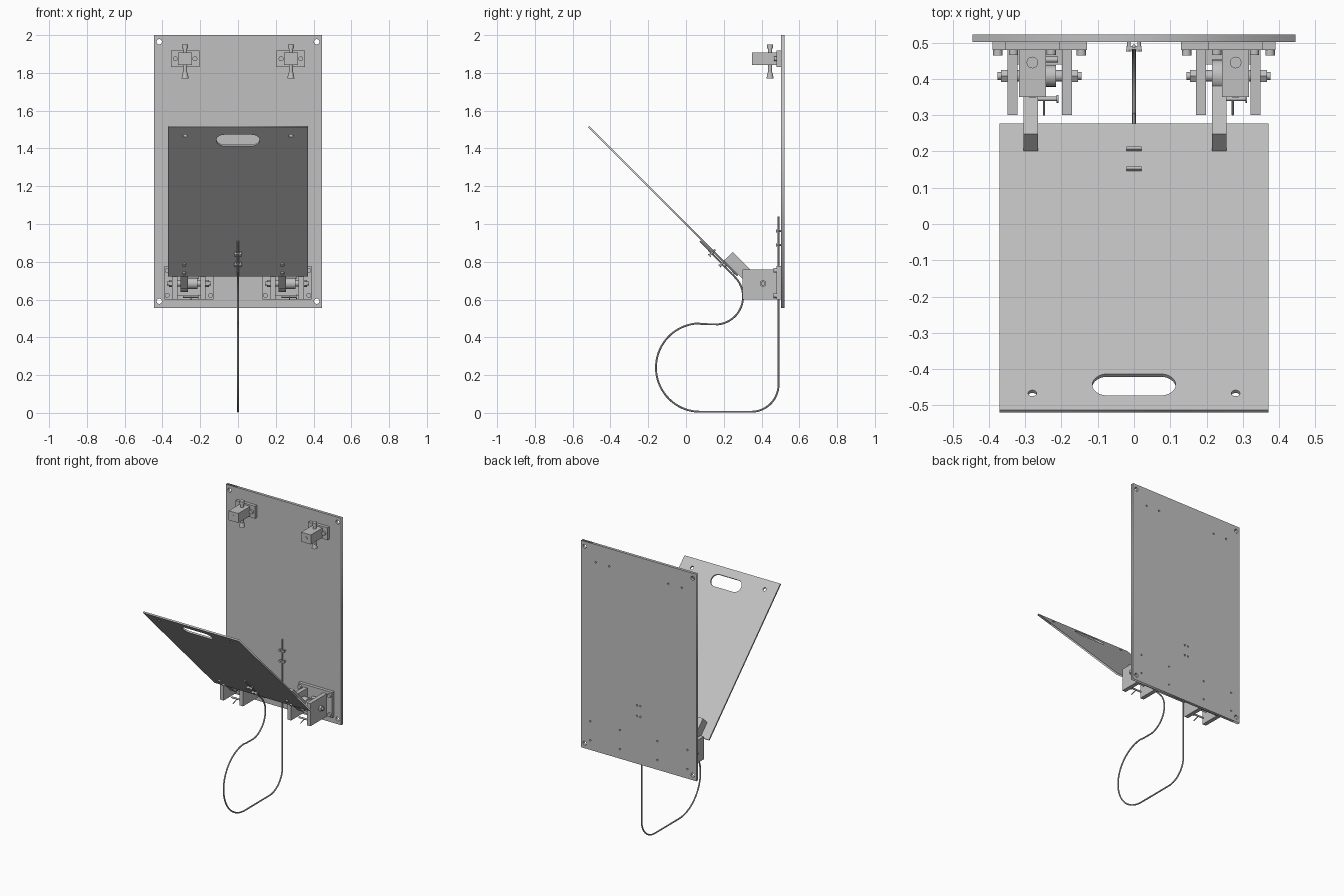
import bpy, bmesh, math
from mathutils import Matrix, Vector

if "Cube" in bpy.data.objects:
    bpy.data.objects.remove(bpy.data.objects["Cube"], do_unlink=True)

GREY = (0.53, 0.53, 0.53, 1)
steel = bpy.data.materials.new("light grey metal")
steel.use_nodes = True
steel.diffuse_color = GREY
steel.node_tree.nodes["Principled BSDF"].inputs["Base Color"].default_value = GREY

IDENT = Matrix.Identity(4)
# Local frames: x across, y up the panel, z out of its front face
WALL = Matrix.Translation((0, 0.512, 1.278)) @ Matrix.Rotation(math.pi / 2, 4, 'X')
DOOR = Matrix.Translation((0, -0.1215, 1.1215)) @ Matrix.Rotation(math.radians(135), 4, 'X')


def finish(obj, smooth=False):
    bpy.ops.object.select_all(action='DESELECT')
    obj.select_set(True)
    bpy.context.view_layer.objects.active = obj
    if obj.type == 'CURVE':
        bpy.ops.object.convert(target='MESH')
        obj = bpy.context.view_layer.objects.active
    obj.data.materials.clear()
    obj.data.materials.append(steel)
    if smooth:
        bpy.ops.object.shade_smooth_by_angle(angle=math.radians(35))
    return obj


def from_bmesh(name, bm, smooth=False):
    me = bpy.data.meshes.new(name)
    bm.to_mesh(me)
    bm.free()
    obj = bpy.data.objects.new(name, me)
    bpy.context.collection.objects.link(obj)
    return finish(obj, smooth)


def box(name, lo, hi, frame=IDENT):
    lo, hi = Vector(lo), Vector(hi)
    bm = bmesh.new()
    m = frame @ Matrix.Translation((lo + hi) / 2) @ Matrix.Diagonal((*(hi - lo), 1))
    bmesh.ops.create_cube(bm, size=1, matrix=m)
    return from_bmesh(name, bm)


def rod(name, a, b, r, sides=20, r2=None, frame=IDENT):
    a, b = frame @ Vector(a), frame @ Vector(b)
    d = b - a
    m = Matrix.Translation((a + b) / 2) @ d.to_track_quat('Z', 'Y').to_matrix().to_4x4()
    bm = bmesh.new()
    bmesh.ops.create_cone(bm, cap_ends=True, segments=sides, radius1=r,
                          radius2=r if r2 is None else r2, depth=d.length, matrix=m)
    return from_bmesh(name, bm, sides > 8)


def arc(cx, cy, r, start, end, n=16):
    steps = [math.radians(start + (end - start) * i / n) for i in range(n + 1)]
    return [(cx + r * math.cos(t), cy + r * math.sin(t)) for t in steps]


def plate(name, w, h, thick, frame, holes, loops=()):
    """Flat panel with round holes (x, y, r) and free cut-out loops."""
    cu = bpy.data.curves.new(name, 'CURVE')
    cu.dimensions, cu.fill_mode, cu.extrude = '2D', 'BOTH', thick / 2
    outer = [(-w, -h), (w, -h), (w, h), (-w, h)]
    rounds = [arc(x, y, r, 0, 360)[:-1] for x, y, r in holes]
    for loop in [outer, *rounds, *loops]:
        s = cu.splines.new('POLY')
        s.points.add(len(loop) - 1)
        for p, (x, y) in zip(s.points, loop):
            p.co = (x, y, 0, 1)
        s.use_cyclic_u = True
    obj = bpy.data.objects.new(name, cu)
    bpy.context.collection.objects.link(obj)
    obj.matrix_world = frame
    return finish(obj)


SIDES = (-1, 1)
HINGES = (-0.26, 0.26)
CLIP_WALL = (0.963, 0.889)
CLIP_DOOR = (-0.455, -0.377)

# Back panel with corner, latch, hinge and clip holes
zc = 1.278
holes = [(sx * 0.417, sz * 0.687, 0.014) for sx in SIDES for sz in SIDES]
holes += [(sx * 0.28 + o * 0.052, 1.875 - zc, 0.006) for sx in SIDES for o in SIDES]
holes += [(hx + o * 0.115, z - zc, 0.006) for hx in HINGES for o in SIDES for z in (0.622, 0.755)]
holes += [(o * 0.013, z - zc, 0.006) for o in SIDES for z in CLIP_WALL]
plate("back_panel", 0.445, 0.722, 0.02, WALL, holes)

# Tilted door with hand slot
slot = arc(0.073, 0.46, 0.042, -90, 90) + arc(-0.073, 0.46, 0.042, 90, 270)
plate("door", 0.37, 0.558, 0.011, DOOR, [(s * 0.28, 0.493, 0.012) for s in SIDES], [slot])

# Upper latches
for s in SIDES:
    x = s * 0.28
    box("latch_base", (x - 0.075, 0.48, 1.832), (x + 0.075, 0.502, 1.918))
    box("latch_block", (x - 0.037, 0.35, 1.841), (x + 0.037, 0.48, 1.907))
    rod("latch_socket", (x, 0.349, 1.875), (x, 0.352, 1.875), 0.01)
    rod("latch_pin", (x, 0.445, 1.79), (x, 0.445, 1.94), 0.011)
    rod("latch_knob", (x, 0.445, 1.77), (x, 0.445, 1.802), 0.019, r2=0.013)
    rod("latch_cap", (x, 0.445, 1.93), (x, 0.445, 1.95), 0.016)
    for o in SIDES:
        bx = x + o * 0.052
        rod("latch_bolt", (bx, 0.466, 1.875), (bx, 0.48, 1.875), 0.013)

# Lower hinges, both the same way round
AY, AZ = 0.408, 0.685
for hx in HINGES:
    box("hinge_base", (hx - 0.13, 0.48, 0.6), (hx + 0.13, 0.502, 0.778))
    for o in SIDES:
        c = hx + o * 0.075
        box("hinge_cheek", (c - 0.014, 0.3, 0.6), (c + 0.014, 0.48, 0.758))
        rod("axle_nut", (hx + o * 0.089, AY, AZ), (hx + o * 0.106, AY, AZ), 0.019, 6)
        rod("axle_end", (hx + o * 0.1, AY, AZ), (hx + o * 0.116, AY, AZ), 0.011)
        for z in (0.622, 0.755):
            bx = hx + o * 0.115
            rod("hinge_bolt", (bx, 0.464, z), (bx, 0.48, z), 0.013)
    box("hinge_web", (hx - 0.061, 0.44, 0.6), (hx + 0.061, 0.48, 0.622))
    rod("axle", (hx - 0.09, AY, AZ), (hx + 0.09, AY, AZ), 0.016)
    rod("axle_spacer", (hx - 0.006, AY, AZ), (hx + 0.045, AY, AZ), 0.03)
    rod("stop_pin", (hx - 0.03, 0.345, 0.615), (hx + 0.05, 0.345, 0.615), 0.006)
    rod("stop_pin_head", (hx + 0.047, 0.345, 0.615), (hx + 0.052, 0.345, 0.615), 0.011)
    rod("spring_leg", (hx + 0.012, 0.3, 0.6), (hx + 0.012, 0.35, 0.615), 0.003, 8)
    rod("spring_pin", (hx - 0.006, 0.453, 0.72), (hx + 0.05, 0.453, 0.72), 0.008)
    # Arm that carries the door
    ax = hx - 0.025
    box("door_arm", (ax - 0.02, -0.665, -0.071), (ax + 0.02, -0.451, -0.006), DOOR)
    rod("arm_knuckle", (ax - 0.02, AY, AZ), (ax + 0.02, AY, AZ), 0.045, 28)
    for u in (-0.469, -0.532):
        rod("arm_bolt", (ax, u, 0.005), (ax, u, 0.015), 0.01, frame=DOOR)


# Cable clips on wall and door
def clip(frame, y, front, back):
    box("cable_clip", (-0.02, y - 0.006, front), (0.02, y + 0.006, front + 0.009), frame)
    for o in SIDES:
        x = o * 0.014
        rod("clip_screw", (x, y, back), (x, y, front + 0.012), 0.005, 12, frame=frame)
        rod("clip_nut", (x, y, front + 0.009), (x, y, front + 0.014), 0.009, 6, frame=frame)


for z in CLIP_WALL:
    clip(WALL, z - zc, 0.022, 0.008)
for u in CLIP_DOOR:
    clip(DOOR, u, 0.018, -0.014)
    box("clip_backing", (-0.02, u - 0.005, -0.014), (0.02, u + 0.005, -0.006), DOOR)

# Cable looping from door to wall, in the y-z plane
path = [(0.075, 0.91)] + arc(0.155, 0.615, 0.147, 45, -84, 24)
path += arc(0.085, 0.24, 0.23, 90, 180, 20)[0:1] + arc(0.075, 0.24, 0.234, 92, 270, 36)
path += arc(0.345, 0.151, 0.145, -90, 0, 20) + [(0.49, 1.04)]
cu = bpy.data.curves.new("cable", 'CURVE')
cu.dimensions, cu.bevel_depth, cu.bevel_resolution, cu.use_fill_caps = '3D', 0.005, 2, True
sp = cu.splines.new('POLY')
sp.points.add(len(path) - 1)
for p, (y, z) in zip(sp.points, path):
    p.co = (0, y, z, 1)
cable = bpy.data.objects.new("cable", cu)
bpy.context.collection.objects.link(cable)
finish(cable, True)
